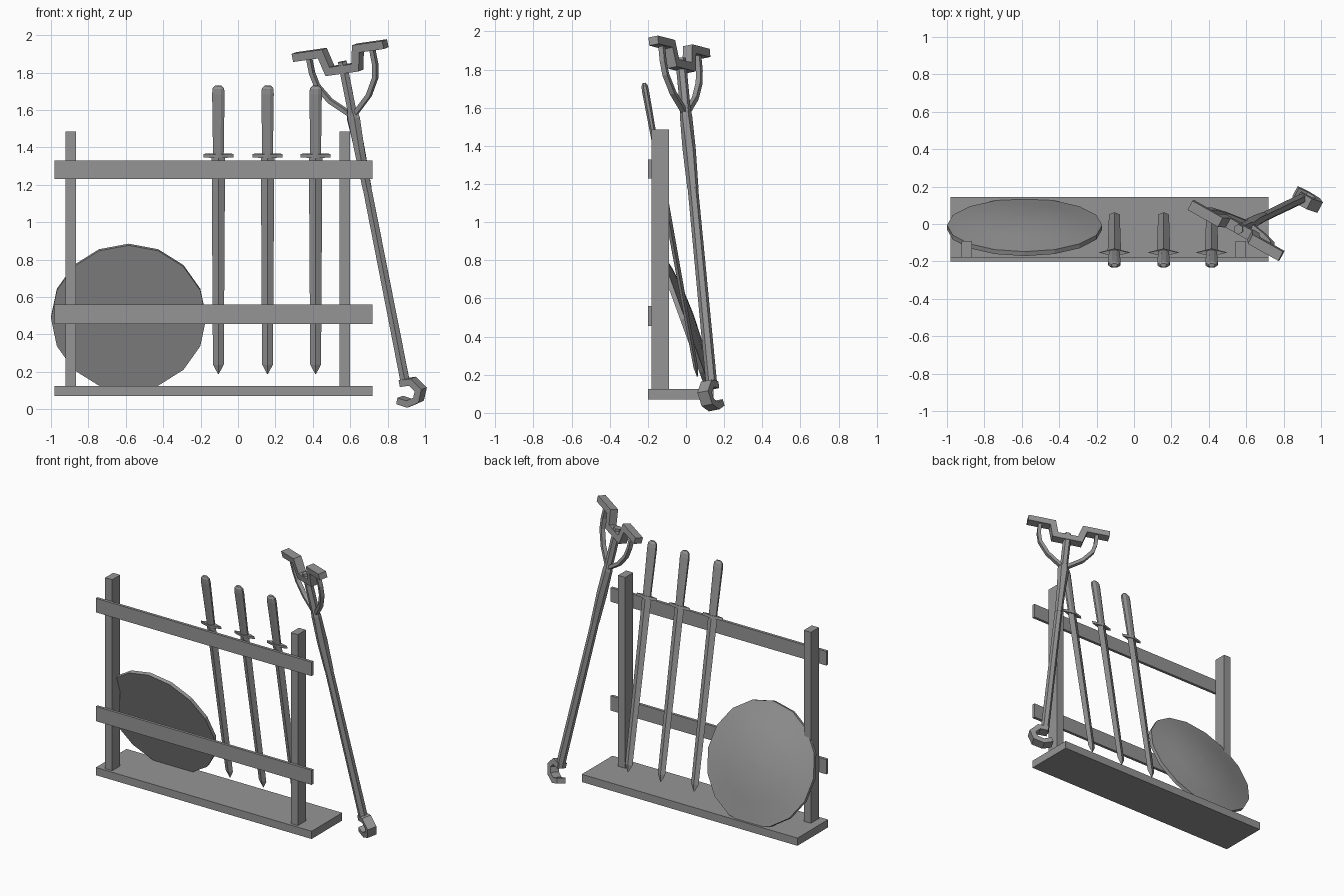
import bpy, bmesh, math
from mathutils import Matrix, Vector

if "Cube" in bpy.data.objects:
    bpy.data.objects.remove(bpy.data.objects["Cube"])

GREY = (0.3, 0.3, 0.3, 1)
mat = bpy.data.materials.new("plain grey")
mat.use_nodes = True
mat.diffuse_color = GREY
mat.node_tree.nodes["Principled BSDF"].inputs["Base Color"].default_value = GREY


def finish(name, bm, frame=Matrix()):
    bmesh.ops.recalc_face_normals(bm, faces=bm.faces)
    mesh = bpy.data.meshes.new(name)
    bm.to_mesh(mesh)
    bm.free()
    mesh.materials.append(mat)
    ob = bpy.data.objects.new(name, mesh)
    ob.matrix_world = frame
    bpy.context.collection.objects.link(ob)
    return ob


def box(name, xs, ys, zs):
    bm = bmesh.new()
    bmesh.ops.create_cube(bm, size=1)
    for v in bm.verts:
        v.co = [(a + b) / 2 + c * (b - a) for c, (a, b) in zip(v.co, (xs, ys, zs))]
    return finish(name, bm)


def skin(bm, rings):
    """Join closed rings of points into a capped tube."""
    loops = [[bm.verts.new(p) for p in r] for r in rings]
    n = len(loops[0])
    for a, b in zip(loops, loops[1:]):
        for i in range(n):
            bm.faces.new((a[i], a[(i + 1) % n], b[(i + 1) % n], b[i]))
    bm.faces.new(loops[0])
    bm.faces.new(loops[-1])


def loft(name, sections, sides, frame, turn=0.0):
    """Sections are (height, half width, half depth)."""
    bm = bmesh.new()
    angles = [turn + math.tau * i / sides for i in range(sides)]
    skin(bm, [[(w * math.cos(a), d * math.sin(a), z) for a in angles] for z, w, d in sections])
    return finish(name, bm, frame)


def strip(name, path, half_thick, half_deep, frame):
    """Sweep a rectangle along a path in the local xz plane, with mitred corners."""
    bm = bmesh.new()
    pts = [Vector(p) for p in path]
    rings = []
    for i, p in enumerate(pts):
        before = (p - pts[i - 1]).normalized() if i else (pts[1] - p).normalized()
        after = (pts[i + 1] - p).normalized() if i < len(pts) - 1 else before
        t = (before + after).normalized()
        n = Vector((-t.y, t.x)) * half_thick / max(t.dot(before), 0.5)
        rings.append([(p.x + s * n.x, q * half_deep, p.y + s * n.y)
                      for s, q in ((1, 1), (1, -1), (-1, -1), (-1, 1))])
    skin(bm, rings)
    return finish(name, bm, frame)


# Rack
span = (-0.98, 0.72)
box("base_board", span, (-0.2, 0.145), (0.07, 0.125))
for side, x in (("right", -0.893), ("left", 0.57)):
    box(side + "_post", (x - 0.028, x + 0.028), (-0.18, -0.09), (0.12, 1.485))
box("upper_rail", span, (-0.2, -0.18), (1.23, 1.33))
box("lower_rail", span, (-0.2, -0.18), (0.455, 0.56))

# Three swords leaning back against the upper rail
lean = Matrix.Rotation(math.atan(0.28 / 1.54), 4, "X")
for i, x in enumerate((-0.105, 0.158, 0.415)):
    frame = Matrix.Translation((x, 0.06, 0.19)) @ lean
    loft(f"sword_blade_{i}", [(0, 0.003, 0.003), (0.05, 0.029, 0.012), (1.18, 0.036, 0.017)], 4, frame)
    loft(f"sword_guard_{i}", [(1.175, 0.08, 0.02), (1.195, 0.08, 0.02)], 4, frame)
    loft(f"sword_grip_{i}", [(1.19, 0.031, 0.016), (1.52, 0.036, 0.02),
                             (1.55, 0.033, 0.018), (1.565, 0.018, 0.01)], 8, frame, math.pi / 8)

# Round domed shield, dome towards the back
frame = Matrix.Translation((-0.585, -0.02, 0.49)) @ Matrix.Rotation(math.radians(20 - 90), 4, "X")
shield = loft("shield", [(-0.01, 0.4, 0.4), (-0.01, 0.415, 0.415), (0.015, 0.415, 0.415),
                         (0.018, 0.39, 0.39), (0.045, 0.26, 0.26), (0.06, 0.13, 0.13),
                         (0.065, 0.01, 0.01)], 16, frame)
bpy.context.view_layer.objects.active = shield
shield.select_set(True)
bpy.ops.object.shade_smooth_by_angle(angle=math.radians(20))

# Leaning staff: local x runs along its head, local z up the shaft
up = Vector((-0.33, -0.16, 1.68)).normalized()
across = Vector((0.48, -0.27, 0.07))
across = (across - up * across.dot(up)).normalized()
frame = Matrix((across, up.cross(across), up)).transposed().to_4x4()
frame.translation = (0.565, -0.025, 1.82)
loft("staff_shaft", [(-1.73, 0.028, 0.03), (-0.65, 0.026, 0.028), (0.04, 0.027, 0.028)], 6, frame)
loft("staff_collar", [(-0.66, 0.026, 0.03), (-0.45, 0.03, 0.036), (-0.27, 0.04, 0.03),
                      (-0.22, 0.028, 0.025)], 6, frame)
half = [(0.085, 0), (0.11, 0.1), (0.28, 0.1)]
strip("staff_head", [(-u, v) for u, v in reversed(half)] + half, 0.022, 0.028, frame)
for side, s in (("right", -1), ("left", 1)):
    brace = [(0.195, 0.09), (0.195, 0), (0.18, -0.07), (0.12, -0.16), (0.06, -0.21), (0, -0.26)]
    strip(side + "_brace", [(s * u, v) for u, v in brace], 0.012, 0.014, frame)
strip("staff_hook", [(-0.02, -1.715), (0.045, -1.715), (0.085, -1.765), (0.06, -1.815),
                     (0.0, -1.83), (-0.055, -1.805)], 0.018, 0.032, frame)
